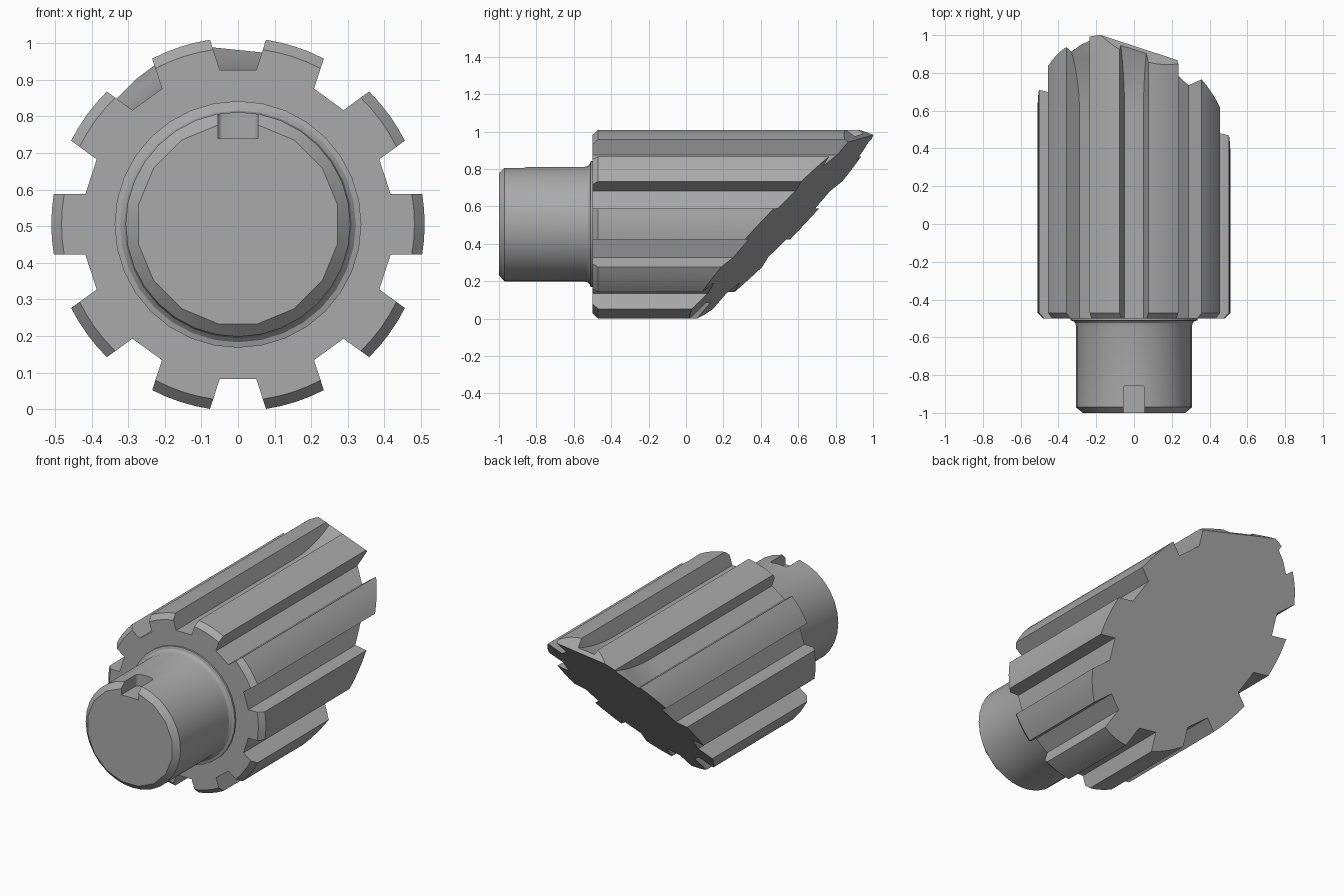
import bpy, bmesh
from math import cos, sin, pi, sqrt, asin
from mathutils import Vector

if "Cube" in bpy.data.objects:
    bpy.data.objects.remove(bpy.data.objects["Cube"])

AXIS_Z = 0.505
TEETH = 10
HALF_TOOTH = 0.083
ROOT, OUTER = 0.425, 0.51

steel = bpy.data.materials.new("steel_grey")
steel.use_nodes = True
colour = (0.4, 0.4, 0.4, 1)
steel.diffuse_color = colour
steel.node_tree.nodes["Principled BSDF"].inputs["Base Color"].default_value = colour


def loft(bm, rings):
    """Skin closed rings of points, capping both ends."""
    loops = [[bm.verts.new(p) for p in ring] for ring in rings]
    for a, b in zip(loops, loops[1:]):
        for i in range(len(a)):
            j = (i + 1) % len(a)
            bm.faces.new((a[i], a[j], b[j], b[i]))
    bm.faces.new(loops[0])
    bm.faces.new(loops[-1])
    bmesh.ops.recalc_face_normals(bm, faces=bm.faces)


def finish(bm, name):
    mesh = bpy.data.meshes.new(name)
    bm.to_mesh(mesh)
    bm.free()
    mesh.materials.append(steel)
    obj = bpy.data.objects.new(name, mesh)
    bpy.context.collection.objects.link(obj)
    return obj


def smooth(obj):
    bpy.ops.object.select_all(action='DESELECT')
    obj.select_set(True)
    bpy.context.view_layer.objects.active = obj
    bpy.ops.object.shade_smooth_by_angle(angle=pi / 7)


def cut(bm, point, normal):
    """Slice off everything beyond a plane and cap the opening."""
    bmesh.ops.bisect_plane(bm, geom=bm.verts[:] + bm.edges[:] + bm.faces[:],
                           plane_co=point, plane_no=normal, clear_outer=True)
    bmesh.ops.edgeloop_fill(bm, edges=[e for e in bm.edges if e.is_boundary])


def spline_ring(y, outer, runout):
    """Cross-section with parallel-sided teeth; two slots get shallower by runout."""
    pts = []
    for k in range(TEETH):
        turn = 2 * pi * k / TEETH
        # slots 2 and 3 (top and upper right-hand side) run out at the back
        before = ROOT + (runout if k - 1 in (2, 3) else 0)
        after = ROOT + (runout if k in (2, 3) else 0)
        half = asin(HALF_TOOTH / outer)
        local = [(sqrt(before ** 2 - HALF_TOOTH ** 2), -HALF_TOOTH)]
        local += [(outer * cos(half * t / 2), outer * sin(half * t / 2)) for t in range(-2, 3)]
        local.append((sqrt(after ** 2 - HALF_TOOTH ** 2), HALF_TOOTH))
        for u, v in local:
            pts.append((u * cos(turn) - v * sin(turn), y,
                        AXIS_Z + u * sin(turn) + v * cos(turn)))
    return pts


# Splined body with front chamfer, slot run-outs and slanted back end
bm = bmesh.new()
rings = [spline_ring(-0.5, 0.482, 0), spline_ring(-0.47, OUTER, 0)]
for step in range(6):
    t = step / 5
    rings.append(spline_ring(0.6 + 0.35 * t, OUTER, 0.065 * t * t))
rings.append(spline_ring(1.2, OUTER, 0.07))
loft(bm, rings)
cut(bm, Vector((0, 0.512, AXIS_Z)), Vector((0.24, 1, -0.935)))
cut(bm, Vector((-0.17, 1.0, 0.98)), Vector((0.0066, 0.015, 0.018)))
bmesh.ops.recalc_face_normals(bm, faces=bm.faces)
smooth(finish(bm, "splined_body"))


# Shaft with chamfered nose and a fillet against the body
def shaft_ring(y, r, flats=False):
    sides = 32
    pts = []
    for i in range(sides):
        a = 2 * pi * (i + 0.5 * 2) / sides
        rr = r * cos(pi / 16) if flats and i % 2 else r
        pts.append((rr * cos(a), y, AXIS_Z + rr * sin(a)))
    return pts


bm = bmesh.new()
profile = [(-0.97, 0.307), (-0.54, 0.307)]
profile += [(-0.54 + 0.03 * sin(a), 0.337 - 0.03 * cos(a)) for a in (pi / 6, pi / 3, pi / 2)]
profile += [(-0.49, 0.337)]
loft(bm, [shaft_ring(-1.0, 0.277, True)] + [shaft_ring(y, r) for y, r in profile])
shaft = finish(bm, "shaft")

# Keyway notch in the top of the nose, rounded at its inner end
bm = bmesh.new()
bmesh.ops.create_cube(bm, size=1)
for v in bm.verts:
    v.co = (v.co.x * 0.11, -0.955 + v.co.y * 0.2, 0.84 + v.co.z * 0.2)
inner = [e for e in bm.edges if all(v.co.y > -0.9 for v in e.verts)
         and abs(e.verts[0].co.z - e.verts[1].co.z) > 0.1]
bmesh.ops.bevel(bm, geom=inner, offset=0.015, segments=3, affect='EDGES', profile=0.5)
cutter = finish(bm, "keyway_cutter")
cutter.hide_render = True
mod = shaft.modifiers.new("keyway", 'BOOLEAN')
mod.operation = 'DIFFERENCE'
mod.object = cutter
bpy.context.view_layer.objects.active = shaft
bpy.ops.object.modifier_apply(modifier="keyway")
bpy.data.objects.remove(cutter)
smooth(shaft)
